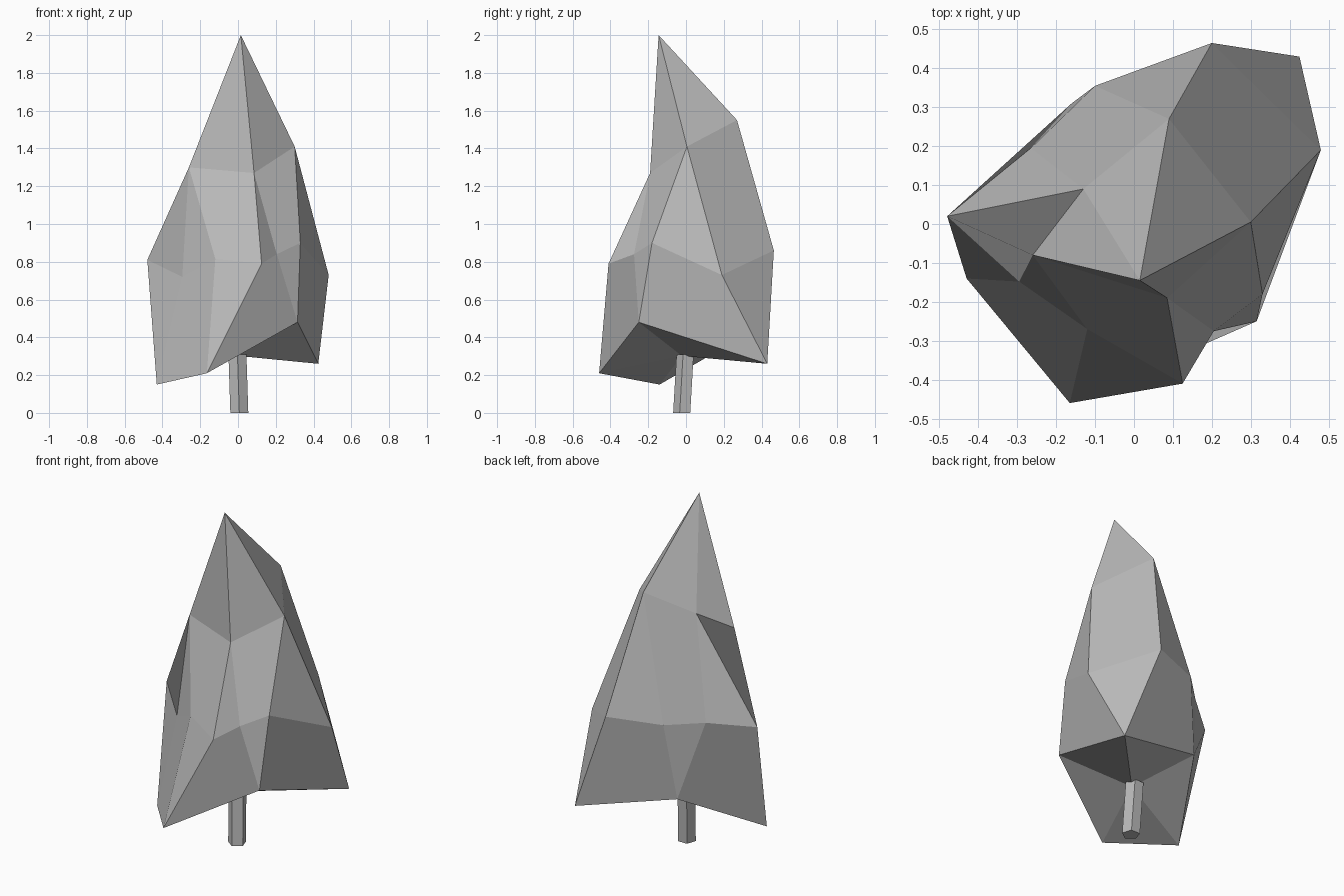
import bpy, bmesh
from math import cos, sin, radians
from mathutils import Vector

default_cube = bpy.data.objects.get("Cube")
if default_cube:
    bpy.data.objects.remove(default_cube, do_unlink=True)


def make_material(name, colour):
    material = bpy.data.materials.new(name)
    material.use_nodes = True
    material.diffuse_color = colour
    material.node_tree.nodes["Principled BSDF"].inputs["Base Color"].default_value = colour
    return material


def add_object(name, bm, material):
    bmesh.ops.recalc_face_normals(bm, faces=bm.faces[:])
    mesh = bpy.data.meshes.new(name)
    bm.to_mesh(mesh)
    bm.free()
    mesh.materials.append(material)
    obj = bpy.data.objects.new(name, mesh)
    bpy.context.collection.objects.link(obj)
    return obj


grey = make_material("plain grey", (0.5, 0.5, 0.5, 1))

# Crown: five shoulders, a ten-point waist and five hem corners, anticlockwise
TIP = (0.015, -0.145, 2)
SHOULDERS = [(-0.26, -0.08, 1.3), (0.085, -0.19, 1.27), (0.3, 0.005, 1.41),
             (0.09, 0.27, 1.55), (-0.13, 0.09, 1.415)]
WAIST = [(-0.48, 0.02, 0.81), (-0.295, -0.148, 0.72), (-0.12, -0.27, 0.815),
         (0.125, -0.41, 0.79), (0.205, -0.275, 0.84), (0.33, -0.18, 0.9),
         (0.48, 0.19, 0.73), (0.2, 0.465, 0.86), (-0.1, 0.355, 0.848),
         (-0.265, 0.195, 0.845)]
HEM = [(-0.43, -0.14, 0.15), (-0.165, -0.46, 0.21), (0.315, -0.25, 0.48),
       (0.425, 0.43, 0.26), (-0.16, 0.31, 0.41)]


def build_crown():
    bm = bmesh.new()
    tip = bm.verts.new(TIP)
    shoulder, waist, hem = ([bm.verts.new(p) for p in ring]
                            for ring in (SHOULDERS, WAIST, HEM))
    centre = bm.verts.new(sum((Vector(p) for p in HEM), Vector()) / len(HEM))
    count = len(hem)
    for i in range(count):
        j = (i + 1) % count
        a, b = waist[2 * i], waist[2 * i + 1]
        c, d = waist[2 * j], waist[2 * j + 1]
        bm.faces.new((tip, shoulder[i], shoulder[j]))
        bm.faces.new((shoulder[i], b, c))
        bm.faces.new((shoulder[i], c, d, shoulder[j]))
        bm.faces.new((hem[i], b, a))
        bm.faces.new((hem[i], hem[j], c, b))
        bm.faces.new((centre, hem[j], hem[i]))
    return add_object("tree_crown", bm, grey)


# Trunk: slightly leaning five-sided post
def build_trunk(sides=5, radius=0.05):
    bm = bmesh.new()
    rings = []
    for x, y, z in ((0.007, -0.018, 0), (-0.003, 0, 0.31)):
        angles = [radians(360 * k / sides - 90) for k in range(sides)]
        rings.append([bm.verts.new((x + radius * cos(t), y + radius * sin(t), z))
                      for t in angles])
    low, high = rings
    bm.faces.new(low)
    bm.faces.new(high)
    for k in range(sides):
        n = (k + 1) % sides
        bm.faces.new((low[k], low[n], high[n], high[k]))
    return add_object("tree_trunk", bm, grey)


build_crown()
build_trunk()
